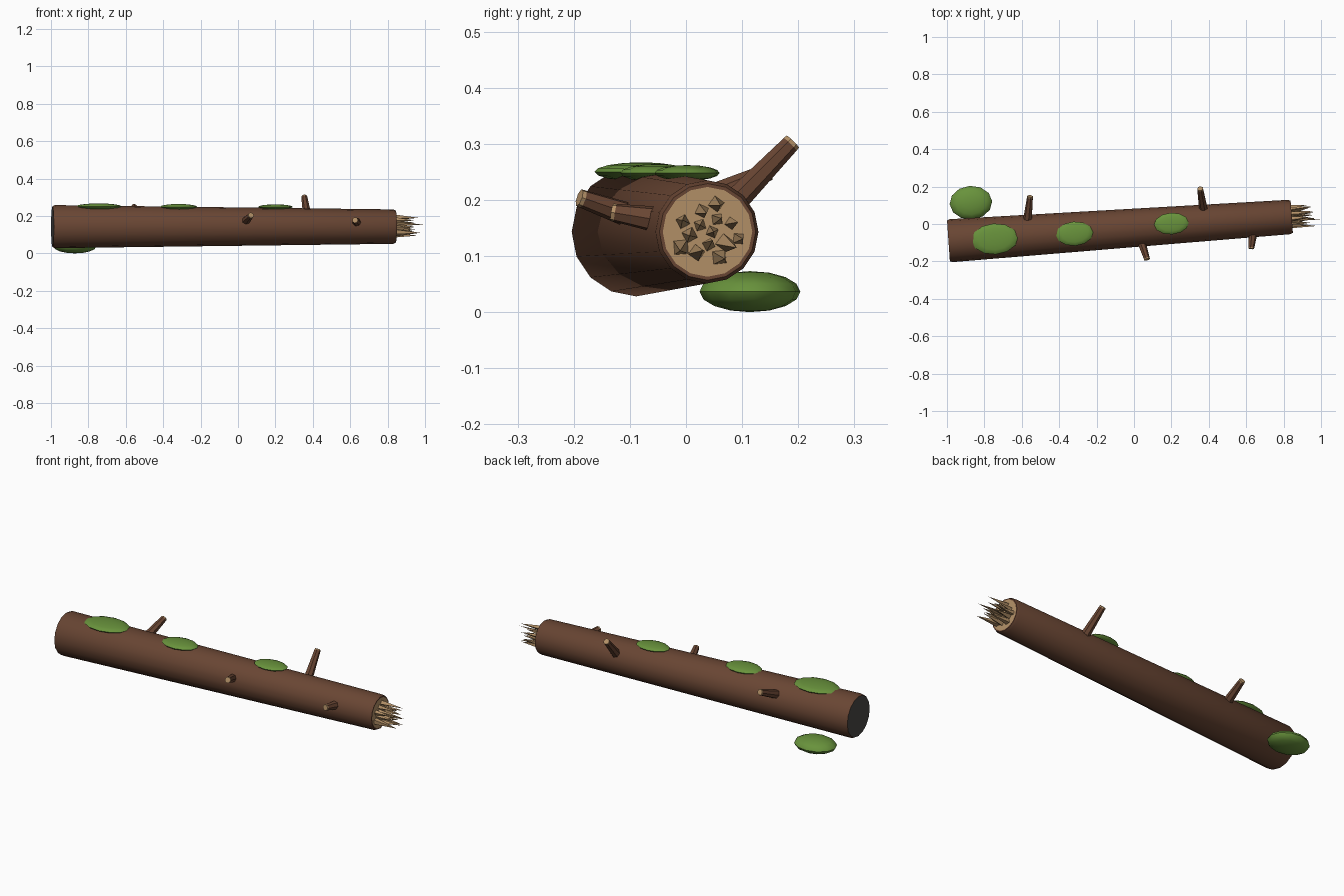
import bpy, bmesh, math, random
from mathutils import Vector, Matrix

if "Cube" in bpy.data.objects:
    bpy.data.objects.remove(bpy.data.objects["Cube"])

random.seed(7)


def material(name, rgb):
    m = bpy.data.materials.new(name)
    m.diffuse_color = (*rgb, 1)
    m.use_nodes = True
    m.node_tree.nodes["Principled BSDF"].inputs["Base Color"].default_value = m.diffuse_color
    return m


BARK = material("bark brown", (0.14, 0.06, 0.033))
WOOD = material("pale wood", (0.45, 0.28, 0.135))
MOSS = material("moss green", (0.14, 0.29, 0.045))
GREY = material("dark grey", (0.07, 0.066, 0.062))

YAW = math.radians(4)
START = Vector((-0.992, -0.09, 0.143))
AXIS = Vector((math.cos(YAW), math.sin(YAW), 0))
LENGTH = 1.84


def finish(bm, name, mats, smooth=30):
    bmesh.ops.recalc_face_normals(bm, faces=bm.faces)
    mesh = bpy.data.meshes.new(name)
    bm.to_mesh(mesh)
    bm.free()
    for m in mats:
        mesh.materials.append(m)
    ob = bpy.data.objects.new(name, mesh)
    bpy.context.collection.objects.link(ob)
    if smooth:
        bpy.ops.object.select_all(action='DESELECT')
        ob.select_set(True)
        bpy.context.view_layer.objects.active = ob
        bpy.ops.object.shade_smooth_by_angle(angle=math.radians(smooth))
    return ob


def turned(name, origin, direction, profile, sides, mats, bands, smooth=30):
    """Closed lathe: profile of (distance, radius); bands = material of start cap, each band, end cap."""
    frame = Vector(direction).to_track_quat('X', 'Z').to_matrix()
    bm = bmesh.new()
    rings = []
    for d, r in profile:
        ring = []
        for i in range(sides):
            a = math.tau * i / sides
            p = Vector((d, r * math.cos(a), r * math.sin(a)))
            ring.append(bm.verts.new(Vector(origin) + frame @ p))
        rings.append(ring)
    bm.faces.new(rings[0]).material_index = bands[0]
    for k in range(len(rings) - 1):
        for i in range(sides):
            j = (i + 1) % sides
            f = bm.faces.new((rings[k][i], rings[k][j], rings[k + 1][j], rings[k + 1][i]))
            f.material_index = bands[k + 1]
    bm.faces.new(rings[-1]).material_index = bands[-1]
    return finish(bm, name, mats, smooth)


# Log trunk: tapered, chamfered ends, grey butt and pale broken face
turned("log_trunk", START, AXIS,
       [(0, 0.109), (0.014, 0.115), (LENGTH - 0.014, 0.092), (LENGTH, 0.086), (LENGTH, 0.08)],
       16, [BARK, WOOD, GREY], [2, 0, 0, 0, 0, 1])

# Splinters on the broken end
END = START + AXIS * LENGTH
side = Vector((-math.sin(YAW), math.cos(YAW), 0))
bm = bmesh.new()
for i in range(14):
    a = i * 2.4
    rad = 0.058 * math.sqrt((i + 0.3) / 14)
    out = side * math.cos(a) + Vector((0, 0, math.sin(a)))
    base = END + out * rad - AXIS * 0.005
    length = 0.153 if i == 1 else random.uniform(0.09, 0.145)
    d = (AXIS + out * random.uniform(-0.08, 0.16)).normalized()
    if i == 1:
        d = Vector((1, 0, 0))
        length = 1.0 - base.x
    q = d.to_track_quat('Z', 'Y').to_matrix().to_4x4()
    m = Matrix.Translation(base + d * length / 2) @ q @ Matrix.Rotation(random.random() * 3, 4, 'Z')
    bmesh.ops.create_cone(bm, cap_ends=True, segments=4, radius1=random.uniform(0.012, 0.018),
                          radius2=0.0, depth=length, matrix=m)
finish(bm, "splinters", [WOOD], 0)

# Twig stubs: base inside the log, tip, each with a pale cut end
TWIGS = [
    ((-0.57, 0.01, 0.19), (-0.555, 0.148, 0.25)),
    ((0.03, -0.07, 0.162), (0.07, -0.19, 0.204)),
    ((0.637, -0.04, 0.163), (0.626, -0.132, 0.178)),
    ((0.375, 0.06, 0.17), (0.354, 0.19, 0.304)),
]
for n, (a, b) in enumerate(TWIGS):
    v = Vector(b) - Vector(a)
    h = v.length
    turned(f"twig_{n + 1}", a, v,
           [(0, 0.025), (h - 0.007, 0.0165), (h, 0.016)],
           7, [BARK, WOOD], [0, 0, 1, 1])

# Moss pads: three on top, one on the ground beside the butt end
PADS = [
    ((-0.745, -0.08, 0.25), (0.125, 0.083, 0.017)),
    ((-0.318, -0.052, 0.248), (0.1, 0.065, 0.016)),
    ((0.2, 0.002, 0.248), (0.093, 0.058, 0.014)),
    ((-0.872, 0.114, 0.0365), (0.114, 0.09, 0.0365)),
]
for n, (c, s) in enumerate(PADS):
    bm = bmesh.new()
    m = Matrix.Translation(c) @ Matrix.Rotation(YAW, 4, 'Z') @ Matrix.Diagonal((*s, 1))
    bmesh.ops.create_uvsphere(bm, u_segments=12, v_segments=8, radius=1, matrix=m)
    finish(bm, f"moss_pad_{n + 1}", [MOSS], 40)
